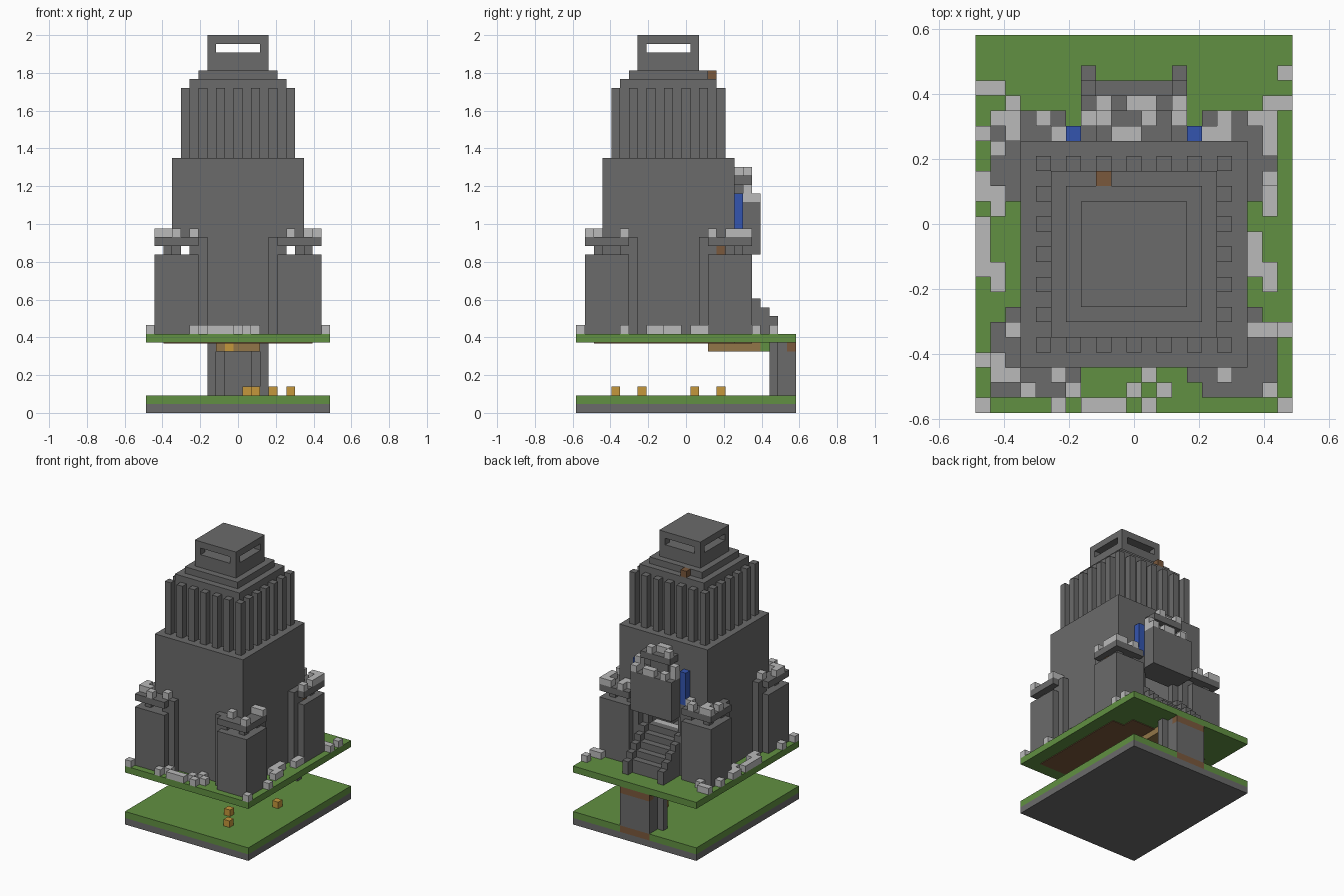
import bpy
import bmesh
from mathutils import Matrix, Vector

if "Cube" in bpy.data.objects:
    bpy.data.objects.remove(bpy.data.objects["Cube"], do_unlink=True)

U = 2 / 43                      # size of one block
ORIGIN = Vector((10.5, 12.5, 0))


def material(name, r, g, b):
    m = bpy.data.materials.new(name)
    m.use_nodes = True
    m.diffuse_color = (r, g, b, 1)
    m.node_tree.nodes["Principled BSDF"].inputs["Base Color"].default_value = (r, g, b, 1)
    return m


STONE = material("dark stone", .145, .145, .145)
RUBBLE = material("light stone", .49, .49, .49)
GRASS = material("grass green", .12, .28, .054)
DIRT = material("dirt brown", .195, .098, .045)
WOOD = material("wood tan", .29, .18, .065)
GOLD = material("gold", .56, .31, .045)
BLUE = material("banner blue", .034, .09, .43)


def blocks(name, boxes, mat):
    # One object from boxes given as (x0, x1, y0, y1, z0, z1) in block units
    bm = bmesh.new()
    for x0, x1, y0, y1, z0, z1 in boxes:
        centre = (Vector((x0 + x1, y0 + y1, z0 + z1)) / 2 - ORIGIN) * U
        size = Vector((x1 - x0, y1 - y0, z1 - z0)) * U
        bmesh.ops.create_cube(bm, size=1, matrix=Matrix.LocRotScale(centre, None, size))
    me = bpy.data.meshes.new(name)
    bm.to_mesh(me)
    bm.free()
    me.materials.append(mat)
    ob = bpy.data.objects.new(name, me)
    bpy.context.collection.objects.link(ob)
    return ob


def cell(x, y, z):
    return (x, x + 1, y, y + 1, z, z + 1)


def mirror_x(boxes):
    return boxes + [(21 - b, 21 - a, *rest) for a, b, *rest in boxes]


def cut(ob, boxes):
    for box in boxes:
        cutter = blocks("cutter", [box], STONE)
        cutter.hide_render = True
        mod = ob.modifiers.new("cut", 'BOOLEAN')
        mod.operation, mod.solver, mod.object = 'DIFFERENCE', 'EXACT', cutter
        bpy.context.view_layer.objects.active = ob
        bpy.ops.object.modifier_apply(modifier=mod.name)
        bpy.data.objects.remove(cutter, do_unlink=True)


# Lower ground, with a dirt strip under the shaft
blocks("base_stone", [(0, 21, 0, 25, 0, 1)], STONE)
blocks("base_grass", [(0, 21, 0, 24, 1, 2)] + mirror_x([(0, 8, 24, 25, 1, 2)]), GRASS)
blocks("base_dirt", [(8, 13, 24, 25, 1, 2)], DIRT)
blocks("gold_blocks", [cell(x, y, 2) for x, y in ((12, 7), (14, 4), (16, 13), (11, 16))], GOLD)

# Upper ground and its underside
blocks("upper_grass", [(0, 21, 0, 25, 8, 9)], GRASS)
blocks("upper_dirt", [(2, 19, 2, 18, 7.9, 8), (4, 17, 18, 20, 7.9, 8)], DIRT)

# Shaft joining the two grounds
blocks("shaft_wall", [(8, 13, 24, 25, 2, 7)]
       + mirror_x([(8, 9, 23, 24, 2, 8), (7, 8, 22, 23, 2, 8)]), STONE)
blocks("shaft_lintel", [(8, 13, 24, 25, 7, 8)], DIRT)
blocks("wood_beams", [(8, 13, y, y + 1, 7, 8) for y in range(16, 21)]
       + [cell(x, 15, 7) for x in (8, 10, 11, 12)], WOOD)
blocks("gold_lamp", [cell(9, 15, 7)], GOLD)
blocks("grass_landing", [(8, 13, 21, 22, 7, 8)], GRASS)

# Keep: hollow body with a rear door and four small openings
keep = blocks("keep_body", [(3, 18, 3, 18, 9, 29)], STONE)
cut(keep, [(4, 17, 4, 17, 9.5, 28), (8, 13, 16, 19, 9.5, 18)])
cut(keep, [(x, x + 1, y, y + 2, 18, 19) for x in (4, 16) for y in (2.5, 16.5)])

# Upper storey with a ring of pillars, stepped roof and lookout
blocks("upper_core", [(5, 16, 5, 16, 29, 38)], STONE)
ring = [(x, y) for x in range(4, 17, 2) for y in range(4, 17, 2) if x in (4, 16) or y in (4, 16)]
blocks("pillars", [(x, x + 1, y, y + 1, 29, 37) for x, y in ring], STONE)
blocks("roof_step", [(6, 15, 6, 15, 38, 39)], STONE)
blocks("roof_brown_block", [cell(8, 15, 38)], DIRT)
blocks("lookout_base", [(7, 14, 7, 14, 39, 41)], STONE)
blocks("lookout_posts", [cell(x, y, 41) for x in (7, 13) for y in (7, 13)], STONE)
blocks("lookout_roof", [(7, 14, 7, 14, 42, 43)], STONE)


# Corner towers, mirrored to all four corners
def corners(boxes):
    both = mirror_x(boxes)
    return both + [(a, b, 21 - d, 21 - c, e, f) for a, b, c, d, e, f in both]


def corner_shape(z0, z1):
    return corners([(1, 6, 1, 3, z0, z1), (1, 3, 3, 6, z0, z1)])


blocks("tower_walls", corner_shape(9, 18), STONE)
blocks("tower_posts", corners([cell(2, 2, 18), cell(5, 2, 18), cell(2, 5, 18)]), STONE)
blocks("tower_platforms", corner_shape(19, 20), STONE)
blocks("tower_buttresses", corners([(6, 7, 2, 3, 9, 20), (2, 3, 6, 7, 9, 20)]), STONE)
blocks("tower_brown_block", [cell(18, 16, 18)], DIRT)

# Rear stairs with side rails
stairs, rails = [], []
for n in range(5):
    y = 21 - n
    stairs.append((8, 13, y, y + 1, 9, 11 + n))
    rails.append((7, 8, y + 1, y + 2, 9, 11 + n))
blocks("stairs", stairs, STONE)
blocks("stair_rails", mirror_x(rails), STONE)
blocks("stair_top", [(8, 13, 16, 17, 14, 15)], RUBBLE)

# Gatehouse over the stairs, with crest and banners
blocks("gatehouse", [(7, 14, 18, 21, 18, 24)], STONE)
blocks("gatehouse_crest", [(9, 12, 18, 19, 24, 26), (8, 13, 18, 20, 26, 27)], STONE)
blocks("gatehouse_merlons", [cell(x, 20, 24) for x in (8, 10, 11, 13)]
       + [cell(x, 19, z) for x in (7, 13) for z in (24, 25)]
       + [cell(x, 18, 27) for x in (9, 10)] + [cell(x, 19, 27) for x in (8, 11)], RUBBLE)
blocks("banners", mirror_x([(6, 7, 18, 19, 20, 25)]), BLUE)


# Loose stones: each row maps a depth to the places across it
def stones(name, rows, z):
    blocks(name, [cell(x, y, z) for y, row in rows.items() for x in row], RUBBLE)


stones("ground_stones", {
    22: [20], 21: [0, 1], 20: [2, 19, 20], 18: [0], 15: [0], 14: [0, 1, 19], 13: [1, 19],
    12: [0], 11: [0, 18], 10: [0, 18], 9: [0, 1, 18, 19], 8: [1, 19], 5: [20], 3: [0],
    2: [11], 1: [6, 10, 12], 0: [0, 5, 7, 8, 9, 11, 20]}, 9)
stones("tower_merlons", {
    19: [1, 2, 4, 16, 18, 19], 18: [2, 5, 15, 16, 19], 17: [1, 19], 15: [19],
    5: [2, 18, 19], 3: [1], 2: [1, 2, 5, 16], 1: [3, 19]}, 20)
